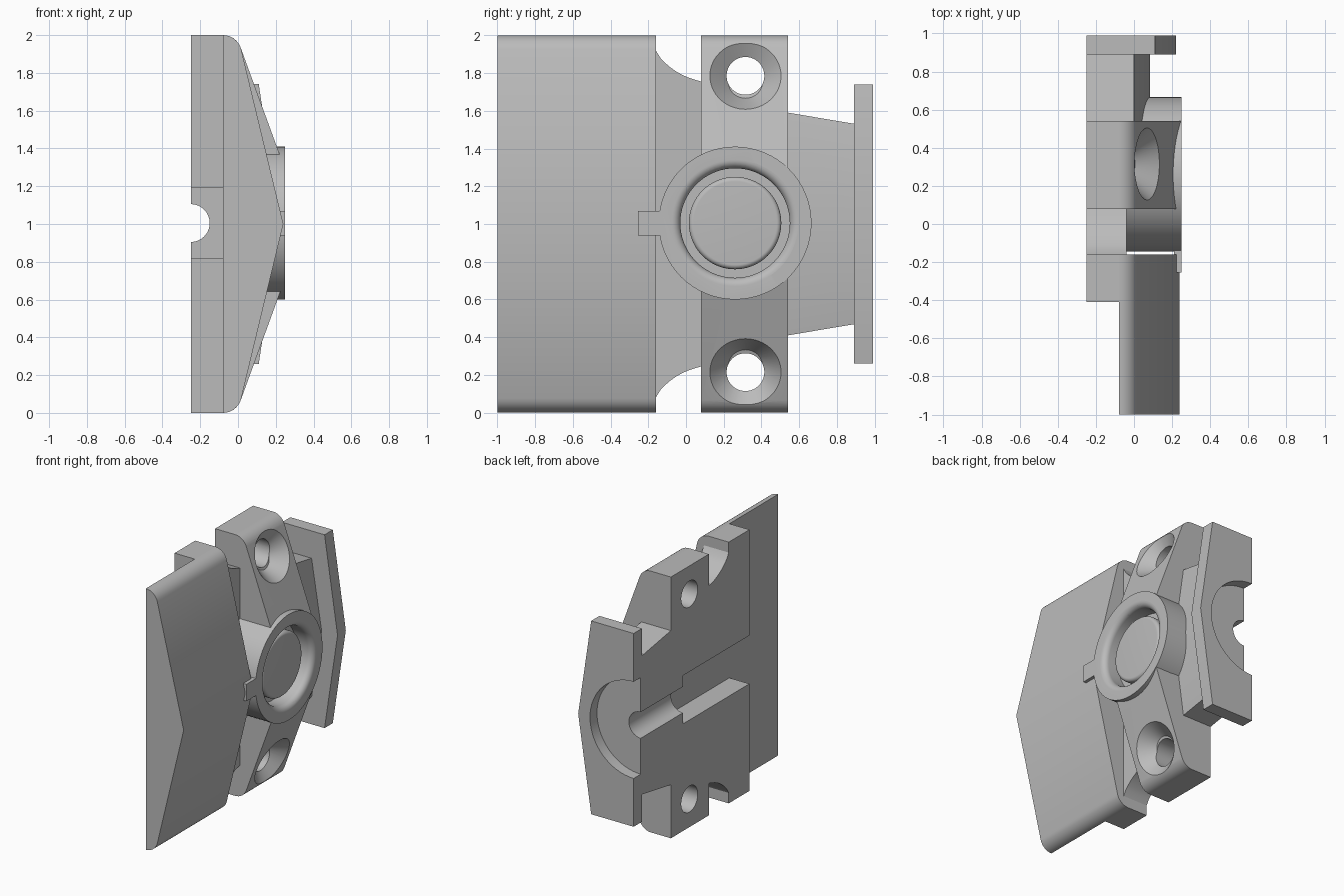
import bpy, bmesh
from math import pi, cos, sin, radians
from mathutils import Vector, Matrix

if "Cube" in bpy.data.objects:
    bpy.data.objects.remove(bpy.data.objects["Cube"], do_unlink=True)

grey = bpy.data.materials.new("plain grey")
grey.use_nodes = True
colour = (0.5, 0.5, 0.5, 1)
grey.diffuse_color = colour
grey.node_tree.nodes["Principled BSDF"].inputs["Base Color"].default_value = colour


def finish(name, bm):
    bmesh.ops.remove_doubles(bm, verts=bm.verts, dist=1e-5)
    bmesh.ops.recalc_face_normals(bm, faces=bm.faces)
    mesh = bpy.data.meshes.new(name)
    bm.to_mesh(mesh)
    bm.free()
    mesh.materials.append(grey)
    ob = bpy.data.objects.new(name, mesh)
    bpy.context.collection.objects.link(ob)
    return ob


def prism(name, pts, start, end, axis="y", taper=1):
    """Extrude an (x, z) outline along y, or a (y, z) outline along x."""
    bm = bmesh.new()
    place = (lambda p, t: (p[0], t, p[1])) if axis == "y" else (lambda p, t: (t, p[0], p[1]))
    a = [bm.verts.new(place(p, start)) for p in pts]
    b = [bm.verts.new(place((p[0], 1 + (p[1] - 1) * taper), end)) for p in pts]
    bm.faces.new(a)
    bm.faces.new(b[::-1])
    for i in range(len(pts)):
        j = (i + 1) % len(pts)
        bm.faces.new((a[i], a[j], b[j], b[i]))
    return finish(name, bm)


def box(name, x, y, z):
    return prism(name, [(x[0], z[0]), (x[1], z[0]), (x[1], z[1]), (x[0], z[1])], *y)


def rod(name, start, end, r1, r2=None):
    """Cylinder or cone between two points."""
    start, end = Vector(start), Vector(end)
    d = end - start
    m = Matrix.Translation((start + end) / 2) @ d.to_track_quat("Z", "Y").to_matrix().to_4x4()
    bm = bmesh.new()
    bmesh.ops.create_cone(bm, cap_ends=True, segments=64, radius1=r1,
                          radius2=r1 if r2 is None else r2, depth=d.length, matrix=m)
    return finish(name, bm)


def lathe(name, pts, centre):
    """Spin a (radius, x) profile around the x axis."""
    bm = bmesh.new()
    vs = [bm.verts.new((x, centre[1], centre[2] + r)) for r, x in pts]
    es = [bm.edges.new(pair) for pair in zip(vs, vs[1:])]
    bmesh.ops.spin(bm, geom=vs + es, cent=centre, axis=(1, 0, 0),
                   angle=2 * pi, steps=72, use_merge=True)
    return finish(name, bm)


def mirrored(top):
    """Complete an outline by reflecting its upper half in z = 1."""
    return top + [(a, 2 - z) for a, z in reversed(top) if abs(z - 1) > 1e-4]


def arc(cx, cy, r, a0, a1, n=8):
    angles = [radians(a0 + (a1 - a0) * i / n) for i in range(n + 1)]
    return [(cx + r * cos(a), cy + r * sin(a)) for a in angles]


BACK = -0.25
RIM = 0.25
HUB = (0, 0.26, 1.005)

# Ridged wing with rounded long edges, and the pad behind it
shoulder = arc(-0.08, 1.9, 0.1, 90, 13.6)
wing = prism("wing", mirrored([(-0.08, 2)] + shoulder[1:] + [(0.24, 1)]), -1, -0.16)
wing_pad = box("wing_pad", (BACK, -0.08), (-0.41, -0.16), (0, 2))

# Recessed web with concave ends
web = prism("web", mirrored([(-0.16, 1.92)] + arc(0.15, 2.13, 0.38, 216, 259)[1:-1]
                            + [(0.08, 1.755)]), BACK, -0.04, axis="x")

# Screw block, hollow where the hub sits
block = prism("screw_block", mirrored([(BACK, 2)] + arc(-0.08, 1.9, 0.1, 90, 20)
                                      + [(0.249, 1.29), (0.1, 1.29)]), 0.08, 0.54)

# Tapered neck and end plate
neck = prism("neck", mirrored([(BACK, 1.59), (0, 1.59), (0.085, 1)]), 0.54, 0.89, taper=0.9)
plate = prism("end_plate", mirrored([(BACK, 1.74), (0.11, 1.74), (0.22, 1)]), 0.89, 0.99)

# Round hub with its key tab
hub = rod("hub", (-0.06, *HUB[1:]), (RIM, *HUB[1:]), 0.405)
tab = box("key_tab", (0.21, RIM), (-0.255, -0.13), (0.94, 1.07))

# Cutters: hub bowl around a rounded button, cable channel, slot, plate recess
lip = [(r, x) for r, x in arc(0.335, 0.205, 0.045, 90, 180)]
button = arc(0.22, 0.17, 0.025, 0, 90)
bowl = lathe("bowl_cutter", [(0, 0.3), (0.335, 0.3)] + lip
             + [(0.29, 0.11), (0.245, 0.11)] + button + [(0, 0.195)], HUB)
channel = rod("channel_cutter", (BACK, -1.2, 1.005), (BACK, 1.2, 1.005), 0.1)
slot = box("slot_cutter", (-0.4, -0.08), (-0.6, 0.395), (0.82, 1.19))
recess = rod("recess_cutter", (BACK, 0.905, 1), (BACK, 1.2, 1), 0.37)

# Cutters: screw holes with countersinks square to the sloping faces
screws = []
for side in (1, -1):
    z = 1 + side * 0.785
    screws.append(rod("hole_cutter", (-0.5, 0.315, z), (0.5, 0.315, z), 0.1))
    mid = Vector((0.068, 0.315, z))
    n = Vector((cos(radians(20)), 0, side * sin(radians(20))))
    screws.append(rod("sink_cutter", mid - n * 0.1, mid + n * 0.02, 0.09, 0.208))

cuts = {
    wing_pad: [slot],
    web: [slot],
    block: [slot, channel, bowl] + screws,
    neck: [channel],
    plate: [recess, channel],
    hub: [bowl],
}
for ob, cutters in cuts.items():
    bpy.context.view_layer.objects.active = ob
    for cutter in cutters:
        mod = ob.modifiers.new("cut", "BOOLEAN")
        mod.operation = "DIFFERENCE"
        mod.solver = "EXACT"
        mod.object = cutter
        bpy.ops.object.modifier_apply(modifier=mod.name)

for cutter in [bowl, channel, slot, recess] + screws:
    bpy.data.objects.remove(cutter, do_unlink=True)

# Smooth the curved faces, keep hard edges
bpy.ops.object.select_all(action="DESELECT")
for ob in (wing, wing_pad, web, block, neck, plate, hub, tab):
    ob.select_set(True)
bpy.context.view_layer.objects.active = hub
bpy.ops.object.shade_smooth_by_angle(angle=radians(30))
